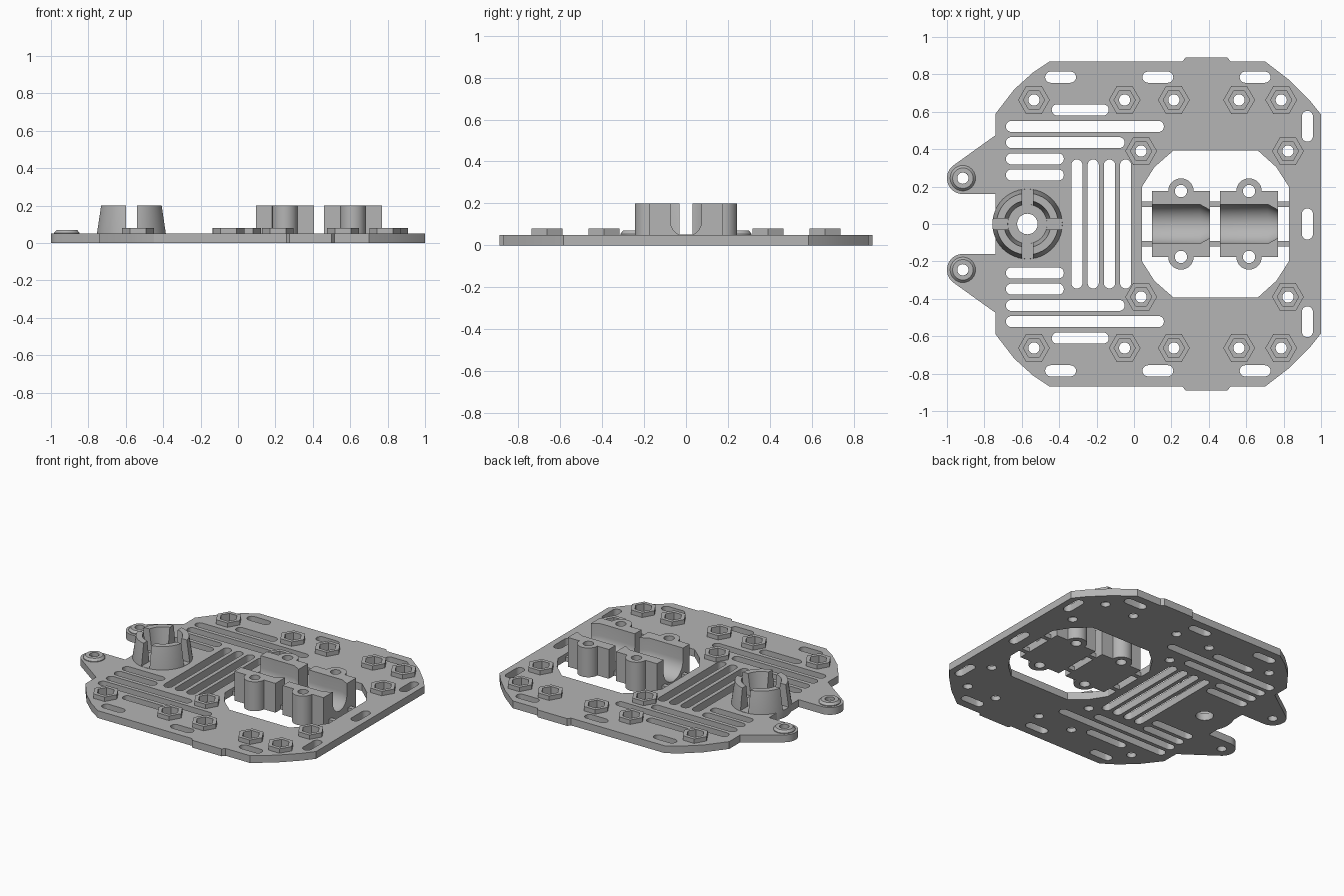
import bpy, bmesh
from math import cos, sin, radians, pi

if "Cube" in bpy.data.objects:
    bpy.data.objects.remove(bpy.data.objects["Cube"])

grey = bpy.data.materials.new("plastic_grey")
grey.use_nodes = True
COLOUR = (0.46, 0.46, 0.46, 1)
grey.diffuse_color = COLOUR
grey.node_tree.nodes["Principled BSDF"].inputs["Base Color"].default_value = COLOUR

T = 0.05      # plate thickness
TOP = 0.2     # height of cup and clamps


def arc(cx, cy, r, a0, a1, n):
    """Points along an arc, both ends included."""
    angles = [radians(a0 + (a1 - a0) * i / n) for i in range(n + 1)]
    return [(cx + r * cos(a), cy + r * sin(a)) for a in angles]


def circle(cx, cy, r, n=32):
    return arc(cx, cy, r, 0, 360, n)[:-1]


def at_z(points, z):
    return [(x, y, z) for x, y in points]


def loft(bm, rings, closed=False):
    """Skin matching rings; cap the ends, or join last to first."""
    rows = [[bm.verts.new(p) for p in ring] for ring in rings]
    pairs = list(zip(rows, rows[1:]))
    if closed:
        pairs.append((rows[-1], rows[0]))
    n = len(rows[0])
    for a, b in pairs:
        for i in range(n):
            j = (i + 1) % n
            bm.faces.new((a[i], a[j], b[j], b[i]))
    if not closed:
        bm.faces.new(rows[0][::-1])
        bm.faces.new(rows[-1])


def prism(bm, points, z0, z1):
    loft(bm, [at_z(points, z0), at_z(points, z1)])


def box(bm, x0, x1, y0, y1, z0, z1):
    prism(bm, [(x0, y0), (x1, y0), (x1, y1), (x0, y1)], z0, z1)


def lathe_ring(bm, cx, cy, profile, n):
    loft(bm, [at_z(circle(cx, cy, r, n), z) for r, z in profile], True)


def finish(bm, name, cutters=()):
    """Make an object, subtract the cutters, then shade it."""
    def make(b, label):
        bmesh.ops.recalc_face_normals(b, faces=b.faces)
        me = bpy.data.meshes.new(label)
        b.to_mesh(me)
        b.free()
        ob = bpy.data.objects.new(label, me)
        bpy.context.scene.collection.objects.link(ob)
        return ob

    ob = make(bm, name)
    ob.data.materials.append(grey)
    helpers = [make(c, "cutter") for c in cutters]
    for h in helpers:
        h.hide_render = True
        mod = ob.modifiers.new("cut", 'BOOLEAN')
        mod.operation, mod.solver, mod.object = 'DIFFERENCE', 'EXACT', h
    if helpers:
        dg = bpy.context.evaluated_depsgraph_get()
        dg.update()
        baked = bpy.data.meshes.new_from_object(ob.evaluated_get(dg))
        ob.modifiers.clear()
        ob.data = baked
        for h in helpers:
            bpy.data.objects.remove(h)
    ob.data.polygons.foreach_set("use_smooth", [True] * len(ob.data.polygons))
    ob.data.set_sharp_from_angle(angle=radians(30))
    return ob


def mirrored(points):
    """Close a half outline (y > 0) with its mirror image."""
    return points + [(x, -y) for x, y in reversed(points)]


# Layout
CUP_X, CUP_R, BORE = -0.57, 0.187, 0.055
EAR = (-0.915, 0.245)
NUTS = [(x, 0.663) for x in (-0.535, -0.05, 0.213, 0.562, 0.787)]
NUTS += [(0.038, 0.39), (0.823, 0.39)]
NUTS = [(x, s * y) for x, y in NUTS for s in (1, -1)]
# Horizontal slots: start x, end x, y
SLOTS = [(-0.475, -0.31, 0.785), (0.045, 0.21, 0.785), (0.565, 0.73, 0.785),
         (-0.44, -0.135, 0.61), (-0.685, 0.16, 0.522), (-0.685, -0.05, 0.435),
         (-0.685, -0.375, 0.348), (-0.685, -0.375, 0.262)]
W = 0.03      # slot half width

# Base plate outline, right edge round to the ears
outline = [(1, 0.585), (0.94, 0.66), (0.83, 0.77), (0.70, 0.87), (0.515, 0.87),
           (0.50, 0.89), (0.275, 0.89), (0.26, 0.87), (-0.45, 0.87),
           (-0.54, 0.81), (-0.64, 0.72), (-0.74, 0.59), (-0.74, 0.475)]
outline += arc(*EAR, 0.085, 126, 270, 16) + [(-0.74, EAR[1] - 0.085)]
plate = bmesh.new()
prism(plate, mirrored(outline), 0, T)

# Vents and the large window
vents = bmesh.new()
LOW, HIGH = -0.1, 0.3
for x0, x1, y in SLOTS:
    for s in (1, -1):
        ends = arc(x1 - W, s * y, W, -90, 90, 10) + arc(x0 + W, s * y, W, 90, 270, 10)
        prism(vents, ends, LOW, HIGH)
uprights = [(x, -0.345, 0.345) for x in (-0.305, -0.218, -0.131, -0.045)]
uprights += [(0.927, 0.44, 0.605), (0.927, -0.083, 0.083), (0.927, -0.605, -0.44)]
for x, y0, y1 in uprights:
    ends = arc(x, y1 - W, W, 0, 180, 10) + arc(x, y0 + W, W, 180, 360, 10)
    prism(vents, ends, LOW, HIGH)
window = [(0.828, 0.2), (0.76, 0.305), (0.663, 0.392),
          (0.21, 0.392), (0.11, 0.305), (0.043, 0.2)]
prism(vents, mirrored(window), LOW, HIGH)
prism(vents, circle(CUP_X, 0, CUP_R, 48), LOW, HIGH)

# Screw holes and hexagonal pockets
holes, pockets = bmesh.new(), bmesh.new()
for x, y in NUTS + [EAR, (EAR[0], -EAR[1])]:
    prism(holes, circle(x, y, 0.03, 24), LOW, HIGH)
for x, y in NUTS:
    prism(pockets, circle(x, y, 0.057, 6), 0.03, HIGH)
finish(plate, "base_plate", [vents, pockets, holes])

# Raised hexagonal nut seats
seats = bmesh.new()
for x, y in NUTS:
    lathe_ring(seats, x, y, [(0.085, 0.045), (0.085, 0.08), (0.057, 0.08), (0.057, 0.045)], 6)
finish(seats, "nut_seats")

# Low round bosses on the ears
bosses = bmesh.new()
for s in (1, -1):
    lathe_ring(bosses, EAR[0], s * EAR[1],
               [(0.068, 0.045), (0.068, 0.055), (0.055, 0.07), (0.03, 0.07), (0.03, 0.045)], 32)
finish(bosses, "ear_bosses")

# Tapered cup with four slits
cup, slits = bmesh.new(), bmesh.new()
lathe_ring(cup, CUP_X, 0, [(CUP_R, 0), (CUP_R, T), (0.165, TOP), (0.125, TOP),
                           (0.105, T), (BORE, T), (BORE, 0)], 48)
slits_y = bmesh.new()
box(slits, CUP_X - 0.3, CUP_X + 0.3, -W, W, T + 0.002, HIGH)
box(slits_y, CUP_X - W, CUP_X + W, -0.3, 0.3, T + 0.002, HIGH)
finish(cup, "slit_cup", [slits, slits_y])

# Two trough clamps with screw lugs, the trough narrowing at its end
HALF, SIDE, LUG = 0.155, 0.176, 0.068
TROUGH_R, TROUGH_Z = 0.105, 0.118


def trough(x, r):
    points = arc(0, TROUGH_Z, r, 180, 360, 20) + [(r, HIGH), (-r, HIGH)]
    return [(x, y, z) for y, z in points]


for name, cx in (("left_clamp", 0.615), ("right_clamp", 0.251)):
    body, groove, bores = bmesh.new(), bmesh.new(), bmesh.new()
    half = [(cx + HALF, SIDE)] + arc(cx, SIDE, LUG, 0, 180, 16) + [(cx - HALF, SIDE)]
    prism(body, mirrored(half), 0, TOP)
    end = cx + HALF
    loft(groove, [trough(cx - HALF - 0.05, TROUGH_R), trough(end - 0.055, TROUGH_R),
                  trough(end, 0.075), trough(end + 0.02, 0.075)])
    for s in (1, -1):
        prism(bores, circle(cx, s * SIDE, 0.033, 24), LOW, HIGH)
    finish(body, name, [groove, bores])

# Thin rails carrying the clamps across the window
rails = bmesh.new()
for s in (1, -1):
    box(rails, 0.04, 0.83, s * 0.105 - 0.015, s * 0.105 + 0.015, 0, 0.03)
finish(rails, "clamp_rails")
